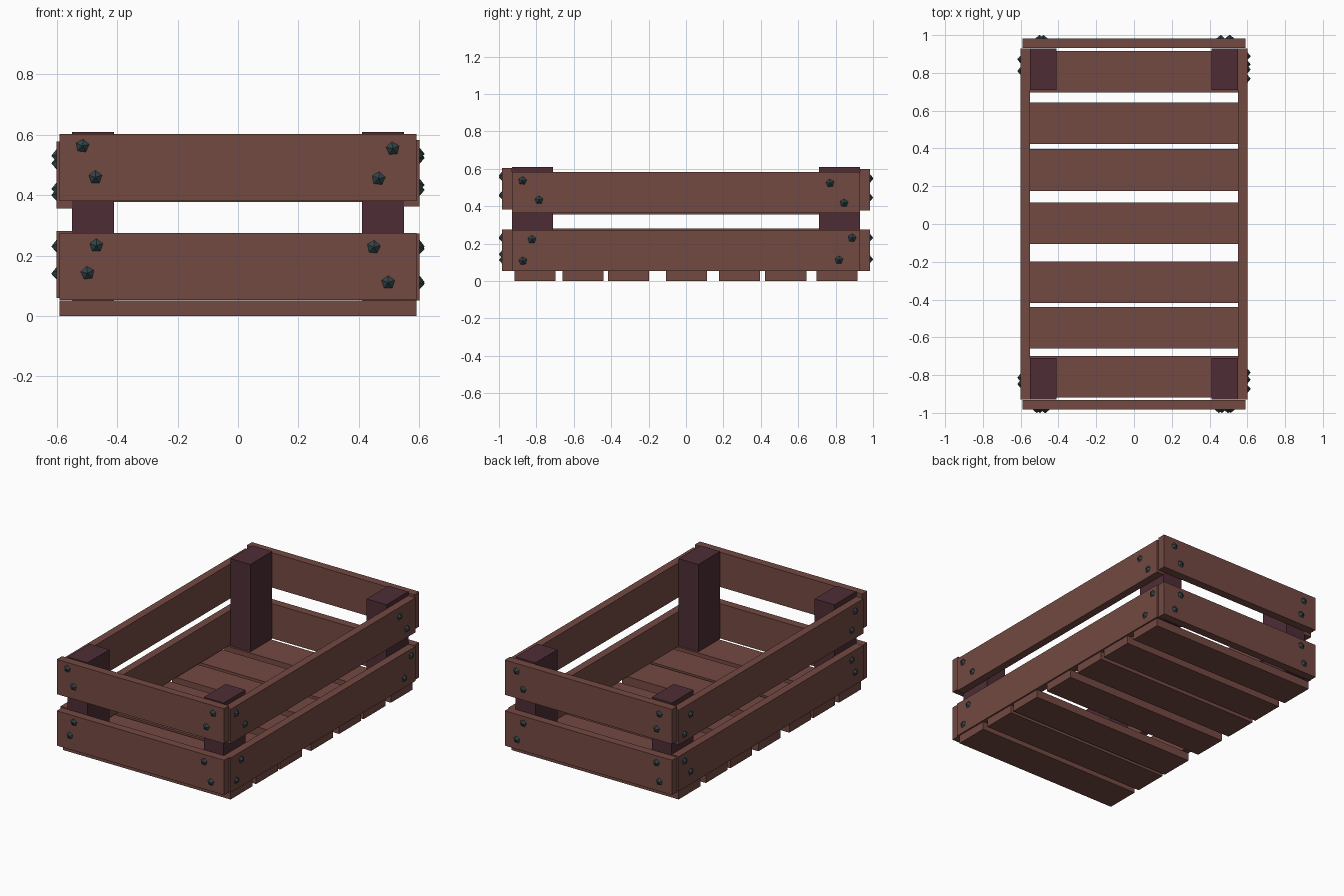
import bpy, bmesh
from mathutils import Matrix, Vector

if "Cube" in bpy.data.objects:
    bpy.data.objects.remove(bpy.data.objects["Cube"])


def material(name, rgb):
    m = bpy.data.materials.new(name)
    m.diffuse_color = (*rgb, 1)
    m.use_nodes = True
    m.node_tree.nodes["Principled BSDF"].inputs["Base Color"].default_value = m.diffuse_color
    return m


WOOD = material("red_brown_wood", (0.174, 0.067, 0.0545))
DARK = material("dark_post_wood", (0.076, 0.026, 0.036))
IRON = material("nail_iron", (0.032, 0.061, 0.070))


def finish(bm, name, mat):
    mesh = bpy.data.meshes.new(name)
    bm.to_mesh(mesh)
    bm.free()
    mesh.materials.append(mat)
    ob = bpy.data.objects.new(name, mesh)
    bpy.context.collection.objects.link(ob)
    return ob


def box(name, lo, hi, mat):
    lo, hi = Vector(lo), Vector(hi)
    bm = bmesh.new()
    bmesh.ops.create_cube(bm, size=1, matrix=Matrix.Translation((lo + hi) / 2)
                          @ Matrix.Diagonal((*(hi - lo), 1)))
    return finish(bm, name, mat)


# Five-sided pointed nail heads, all heads of one wall in one object
def nails(name, points, normal):
    n = Vector(normal)
    side = Vector((0, 0, 1)).cross(n)
    frame = Matrix((side, (0, 0, 1), n)).transposed().to_4x4()
    bm = bmesh.new()
    for i, p in enumerate(points):
        turn = Matrix.Rotation(1.571 + 0.12 * (i % 3 - 1), 4, 'Z')
        bmesh.ops.create_cone(bm, cap_ends=True, segments=5, radius1=0.028,
                              radius2=0, depth=0.022,
                              matrix=Matrix.Translation(Vector(p) + n * 0.007) @ frame @ turn @ Matrix.Rotation(-1.571, 4, 'Z')
                              @ Matrix.Rotation(0, 4, 'Z'))
    bmesh.ops.remove_doubles(bm, verts=bm.verts, dist=0.0001)
    return finish(bm, name, IRON)


# Floor slats
for i, y in enumerate((-0.808, -0.55, -0.308, 0.003, 0.286, 0.533, 0.807)):
    box(f"floor_slat_{i + 1}", (-0.59, y - 0.11, 0), (0.59, y + 0.11, 0.052), WOOD)

# Corner posts
for sx in (-1, 1):
    for sy in (-1, 1):
        x, y = 0.48 * sx, 0.82 * sy
        box("corner_post", (x - 0.07, y - 0.11, 0.052), (x + 0.07, y + 0.11, 0.609), DARK)

# Short end boards and long side boards, at slightly uneven heights
for name, s, levels in (("front_board", -1, (0.053, 0.381)), ("back_board", 1, (0.053, 0.377))):
    for z in levels:
        y = 0.957 * s
        box(name, (-0.59, y - 0.026, z), (0.59, y + 0.026, z + 0.222), WOOD)
for name, s, levels in (("left_board", -1, (0.060, 0.356)), ("right_board", 1, (0.052, 0.362))):
    for z in levels:
        x = 0.575 * s
        box(name, (x - 0.025, -0.93, z), (x + 0.025, 0.93, z + 0.221), WOOD)

# Nails as (position along wall, height)
front = [(-.515, .563), (-.472, .459), (.512, .554), (.465, .455),
         (-.469, .233), (-.498, .142), (.449, .228), (.497, .111)]
back = [(-.50, .545), (-.48, .445), (.508, .55), (.46, .445),
        (-.48, .23), (-.50, .115), (.46, .23), (.505, .115)]
right = [(-.874, .536), (-.786, .433), (.77, .523), (.845, .417),
         (-.824, .222), (-.872, .107), (.888, .23), (.818, .112)]
left = [(-.847, .53), (-.813, .42), (.81, .505), (.872, .40),
        (-.813, .23), (-.847, .14), (.872, .23), (.81, .14)]
nails("front_nails", [(u, -0.983, z) for u, z in front], (0, -1, 0))
nails("back_nails", [(u, 0.983, z) for u, z in back], (0, 1, 0))
nails("right_nails", [(0.6, u, z) for u, z in right], (1, 0, 0))
nails("left_nails", [(-0.6, u, z) for u, z in left], (-1, 0, 0))
